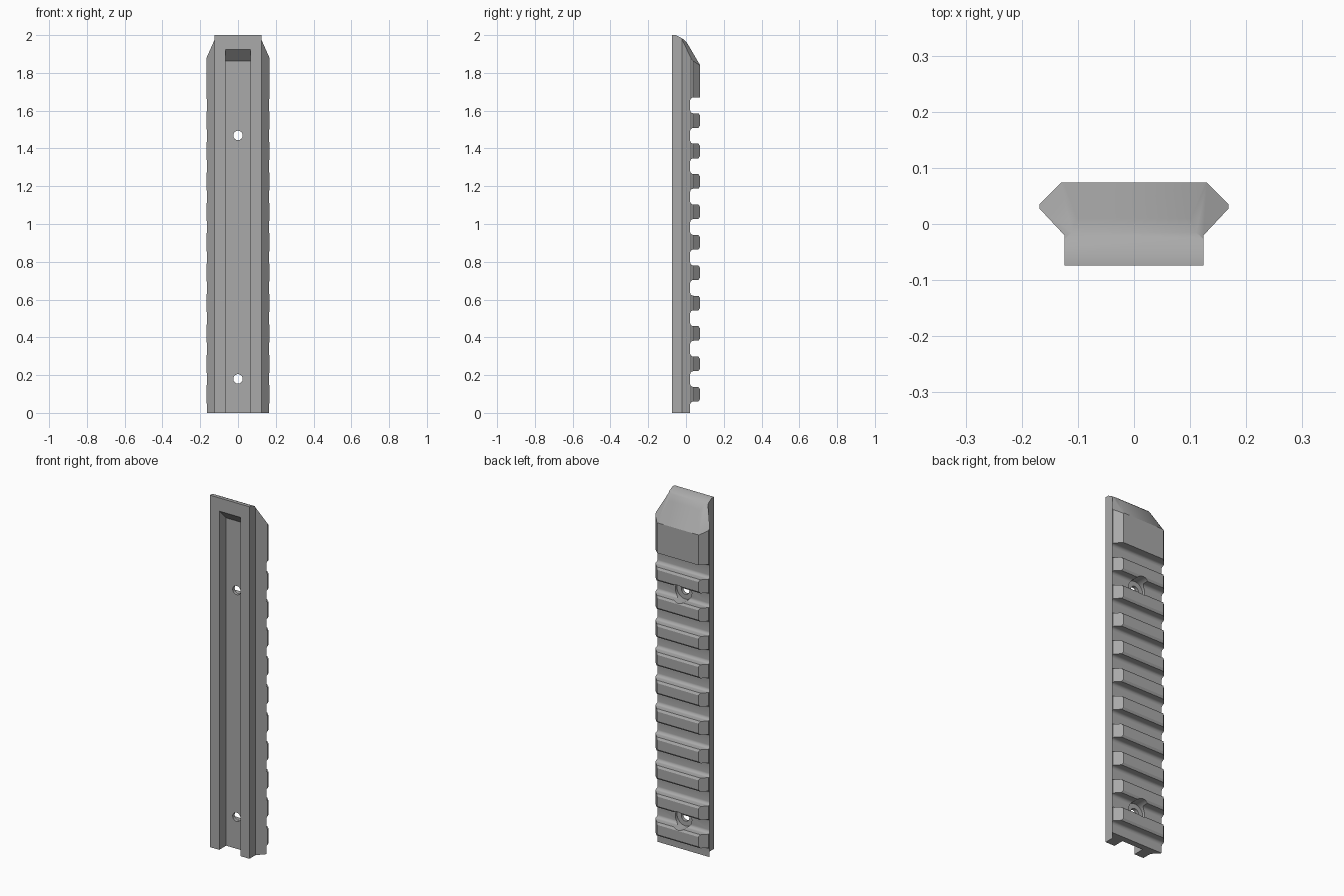
import bpy, bmesh, math
from mathutils import Vector

cube = bpy.data.objects.get("Cube")
if cube:
    bpy.data.objects.remove(cube)

grey = bpy.data.materials.new("rail grey")
grey.use_nodes = True
colour = (0.4, 0.4, 0.4, 1)
grey.diffuse_color = colour
grey.node_tree.nodes["Principled BSDF"].inputs["Base Color"].default_value = colour


def add_object(name, bm):
    bmesh.ops.recalc_face_normals(bm, faces=bm.faces[:])
    mesh = bpy.data.meshes.new(name)
    bm.to_mesh(mesh)
    bm.free()
    mesh.materials.append(grey)
    obj = bpy.data.objects.new(name, mesh)
    bpy.context.collection.objects.link(obj)
    return obj


def prism(points, vector):
    """Extrude a closed outline along a vector."""
    bm = bmesh.new()
    face = bm.faces.new([bm.verts.new(p) for p in points])
    out = bmesh.ops.extrude_face_region(bm, geom=[face], use_keep_orig=True)
    verts = [g for g in out["geom"] if isinstance(g, bmesh.types.BMVert)]
    bmesh.ops.translate(bm, verts=verts, vec=vector)
    bmesh.ops.recalc_face_normals(bm, faces=bm.faces[:])
    return bm


def trim(bm, point, normal):
    """Remove everything beyond a plane and close the cut."""
    geom = bm.verts[:] + bm.edges[:] + bm.faces[:]
    cut = bmesh.ops.bisect_plane(bm, geom=geom, dist=1e-6, plane_co=point,
                                 plane_no=normal, clear_outer=True)
    edges = [g for g in cut["geom_cut"] if isinstance(g, bmesh.types.BMEdge)]
    bmesh.ops.contextual_create(bm, geom=edges)


def cut_with(target, cutter):
    mod = target.modifiers.new("cut", 'BOOLEAN')
    mod.operation = 'DIFFERENCE'
    mod.solver = 'EXACT'
    mod.object = cutter
    bpy.context.view_layer.objects.active = target
    bpy.ops.object.modifier_apply(modifier=mod.name)
    bpy.data.objects.remove(cutter)


def cylinder(name, radius, y0, y1, z):
    ring = [(radius * math.cos(a), y0, z + radius * math.sin(a))
            for a in (math.tau * i / 32 for i in range(32))]
    return add_object(name, prism(ring, (0, y1 - y0, 0)))


# Rail body: flared section running up the full height
half = [(0.124, -0.074), (0.124, -0.02), (0.168, 0.027), (0.168, 0.036), (0.13, 0.074)]
section = half + [(-x, y) for x, y in reversed(half)]
body = prism([(x, y, 0) for x, y in section], (0, 0, 2))

# Ramped nose, rounded where the two slopes meet
ramp = [(-0.053, 2.0), (-0.015, 1.979), (0, 1.966), (0.01, 1.951), (0.074, 1.842)]
for (y0, z0), (y1, z1) in zip(ramp, ramp[1:]):
    trim(body, (0, y0, z0), Vector((0, z0 - z1, y1 - y0)).normalized())

# Slanted nose corners
for side in (-1, 1):
    trim(body, (side * 0.1, 0, 1.966), Vector((side * 0.16, 0.298, 0.212)).normalized())
rail = add_object("rail", body)

# Front channel with a sloping upper end
floor = -0.012
channel = [(-0.1, -0.1), (-0.1, 1.951), (floor, 1.863), (floor, -0.1)]
cut_with(rail, add_object("channel_cutter",
                          prism([(-0.066, y, z) for y, z in channel], (0.132, 0, 0))))

# Cross slots with filleted floors and eased tooth tips
pitch, width, depth, fillet = 0.161, 0.042, 0.022, 0.018
arc = [math.radians(a) for a in range(0, 91, 15)]
lower = [(0.1, -width - 0.012), (0.074, -width - 0.012), (0.066, -width)]
lower += [(depth + fillet - fillet * math.sin(a), -width + fillet - fillet * math.cos(a))
          for a in arc]
for i in range(11):
    upper = [(y, -z) for y, z in reversed(lower)]
    if i == 10:
        upper = upper[:-3] + [(0.1, width)]
    centre = 0.018 + i * pitch
    outline = [(-0.3, y, centre + z) for y, z in lower + upper]
    cut_with(rail, add_object("slot_cutter", prism(outline, (0.6, 0, 0))))

# Counterbored screw holes
for z in (0.18, 1.469):
    cut_with(rail, cylinder("counterbore_cutter", 0.052, 0.006, 0.2, z))
    cut_with(rail, cylinder("hole_cutter", 0.025, -0.2, 0.2, z))

# Smooth shading with sharp edges kept
bpy.ops.object.select_all(action='DESELECT')
rail.select_set(True)
bpy.context.view_layer.objects.active = rail
bpy.ops.object.shade_smooth_by_angle(angle=math.radians(30))
